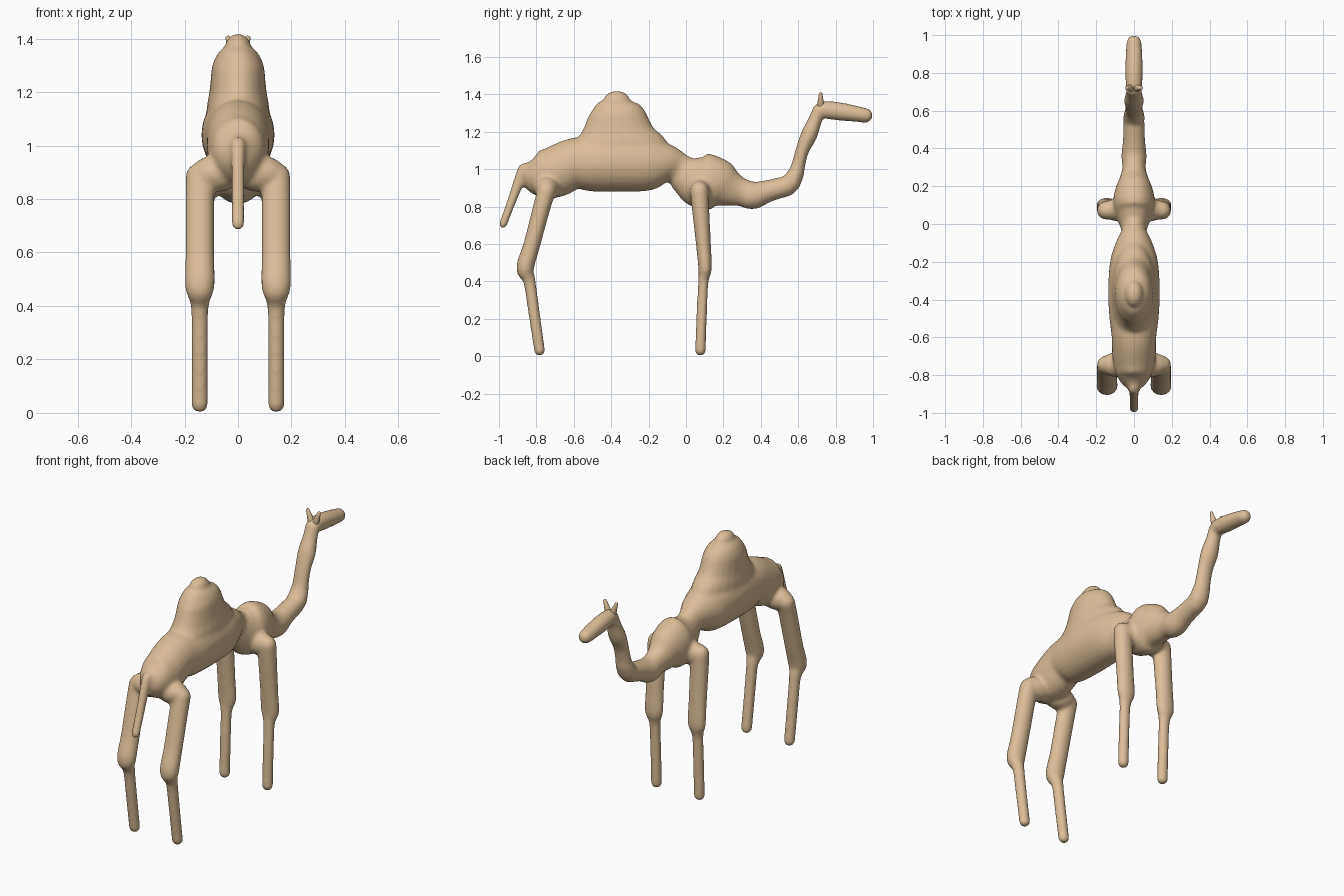
import bpy, bmesh, math
from mathutils import Vector, Matrix

if "Cube" in bpy.data.objects:
    bpy.data.objects.remove(bpy.data.objects["Cube"], do_unlink=True)

# One tan hide colour
TAN = (0.72, 0.52, 0.32, 1)
hide = bpy.data.materials.new("tan_hide")
hide.use_nodes = True
hide.diffuse_color = TAN
bsdf = hide.node_tree.nodes["Principled BSDF"]
bsdf.inputs["Base Color"].default_value = TAN
bsdf.inputs["Roughness"].default_value = 0.8


def spline(points, steps=5):
    """Catmull-Rom through the section list."""
    p = [Vector(q) for q in points]
    p = [p[0]] + p + [p[-1]]
    out = []
    for a, b, c, d in zip(p, p[1:], p[2:], p[3:]):
        for i in range(steps):
            t = i / steps
            out.append((b * 2 + (c - a) * t + (a * 2 - b * 5 + c * 4 - d) * t ** 2
                        + (b * 3 - a - c * 3 + d) * t ** 3) / 2)
    return out + [p[-1]]


def tube(bm, sections, x=0.0, sides=24):
    """Round-ended tube; each section is (y, z, half width, half depth)."""
    path = spline(sections)
    frames = []
    for i, s in enumerate(path):
        a, b = path[max(i - 1, 0)], path[min(i + 1, len(path) - 1)]
        frames.append((Vector((x, s[0], s[1])),
                       Vector((0, b[0] - a[0], b[1] - a[1])).normalized(), s[2], s[3]))

    def cap(frame, sign):
        c, t, w, d = frame
        length = min(w, d) * sign
        return [(c + t * length * math.sin(k), t, w * math.cos(k), d * math.cos(k))
                for k in (0.4, 0.8, 1.15, 1.45)]

    frames = cap(frames[0], -1)[::-1] + frames + cap(frames[-1], 1)
    rings = []
    for c, t, w, d in frames:
        up = Vector((0, -t.z, t.y))
        rings.append([bm.verts.new(c + Vector((w * math.cos(k), 0, 0)) + up * d * math.sin(k))
                      for k in (math.tau * j / sides for j in range(sides))])
    for r, s in zip(rings, rings[1:]):
        for j in range(sides):
            n = (j + 1) % sides
            bm.faces.new((r[j], r[n], s[n], s[j]))
    bm.faces.new(rings[0])
    bm.faces.new(rings[-1])


def ball(bm, centre, radii):
    bmesh.ops.create_uvsphere(bm, u_segments=24, v_segments=16, radius=1,
                              matrix=Matrix.Translation(centre) @ Matrix.Diagonal((*radii, 1)))


def make_object(name, bm):
    bmesh.ops.recalc_face_normals(bm, faces=bm.faces)
    mesh = bpy.data.meshes.new(name)
    bm.to_mesh(mesh)
    bm.free()
    mesh.materials.append(hide)
    mesh.shade_smooth()
    obj = bpy.data.objects.new(name, mesh)
    bpy.context.collection.objects.link(obj)
    return obj


bm = bmesh.new()

# Trunk from rump through waist and chest to the low neck
tube(bm, [(-.87, .995, .03, .04), (-.83, .98, .075, .09), (-.78, .975, .1, .125),
          (-.7, .985, .115, .137), (-.6, 1.03, .118, .135), (-.5, 1.03, .13, .15),
          (-.36, 1.04, .137, .162), (-.2, 1.03, .127, .147), (-.1, 1.025, .097, .107),
          (-.04, 1.0, .066, .087), (0, .97, .076, .107), (.06, .94, .1, .14),
          (.12, .93, .111, .15), (.18, .92, .1, .132), (.24, .895, .076, .097),
          (.3, .875, .062, .075), (.36, .86, .067, .074), (.44, .883, .059, .059),
          (.54, .91, .056, .055)])

# Hump with a flared foot
tube(bm, [(-.36, 1.05, .12, .31), (-.36, 1.14, .117, .26), (-.363, 1.2, .107, .2),
          (-.365, 1.25, .102, .172), (-.367, 1.3, .096, .15), (-.37, 1.345, .075, .115),
          (-.37, 1.37, .048, .07)])

# Upright neck
tube(bm, [(.56, .925, .058, .052), (.587, .975, .052, .044), (.6, 1.02, .047, .037),
          (.622, 1.1, .047, .036), (.657, 1.18, .052, .044), (.69, 1.26, .042, .037),
          (.712, 1.315, .042, .036)])

# Long head
tube(bm, [(.735, 1.318, .044, .046), (.8, 1.311, .046, .049), (.88, 1.3, .045, .045),
          (.96, 1.287, .04, .039)])

# Tail
tube(bm, [(-.865, 1.0, .03, .035), (-.895, .93, .025, .03), (-.935, .82, .024, .024),
          (-.978, .705, .024, .022)])

# Legs, with shoulder and hip joints
front_leg = [(.072, .885, .053, .05), (.077, .8, .054, .047), (.093, .6, .054, .04),
             (.102, .47, .055, .036), (.093, .4, .034, .028), (.085, .25, .031, .028),
             (.077, .03, .031, .029)]
rear_leg = [(-.745, .885, .053, .05), (-.77, .8, .054, .047), (-.823, .6, .054, .045),
            (-.86, .47, .055, .047), (-.837, .4, .034, .033), (-.815, .25, .031, .031),
            (-.783, .03, .031, .029)]
for side in (-1, 1):
    for leg in (front_leg, rear_leg):
        tube(bm, leg, x=side * .143)
    ball(bm, (side * .08, .075, .88), (.1, .06, .07))
    ball(bm, (side * .08, -.745, .895), (.1, .068, .068))

# Fuse everything into one soft skin
body = make_object("camel_body", bm)
remesh = body.modifiers.new("fuse", 'REMESH')
remesh.mode = 'VOXEL'
remesh.voxel_size = 0.01
remesh.use_smooth_shade = True
soften = body.modifiers.new("soften", 'SMOOTH')
soften.factor = 0.5
soften.iterations = 7

# Small pointed ears leaning outward
for name, side in (("left_ear", 1), ("right_ear", -1)):
    bm = bmesh.new()
    tilt = Matrix.Rotation(side * .35, 4, 'Y')
    bmesh.ops.create_cone(bm, cap_ends=True, segments=16, radius1=.021, radius2=.008, depth=.08,
                          matrix=Matrix.Translation((side * .027, .72, 1.372)) @ tilt)
    ear = make_object(name, bm)
    bevel = ear.modifiers.new("round_tip", 'BEVEL')
    bevel.width = .005
    bevel.segments = 3
